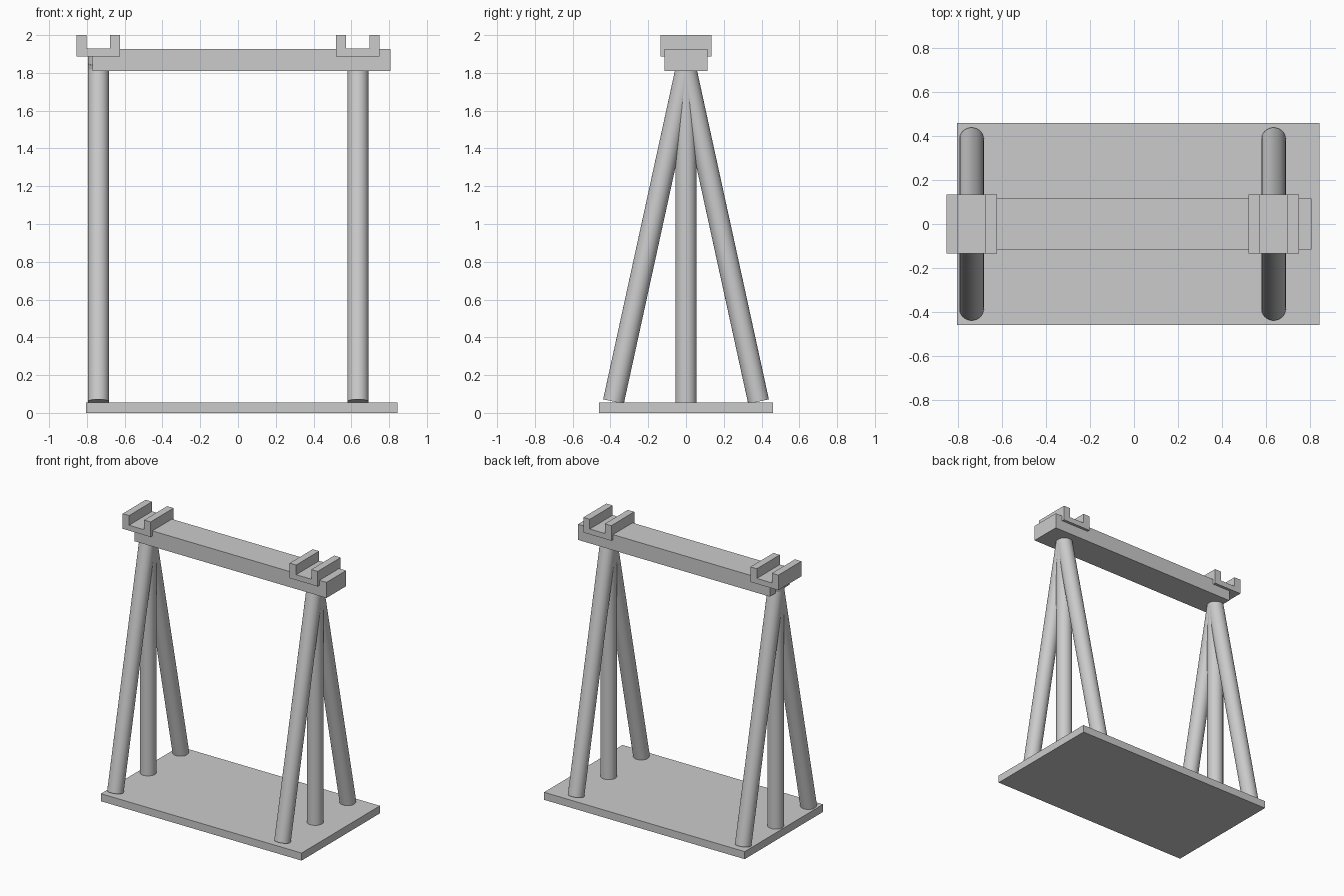
import bpy
import bmesh
from math import radians
from mathutils import Vector

if "Cube" in bpy.data.objects:
    bpy.data.objects.remove(bpy.data.objects["Cube"], do_unlink=True)

grey = bpy.data.materials.new("plain_grey")
grey.use_nodes = True
colour = (0.6, 0.6, 0.6, 1)
grey.diffuse_color = colour
grey.node_tree.nodes["Principled BSDF"].inputs["Base Color"].default_value = colour


def add_object(name, bm):
    bmesh.ops.recalc_face_normals(bm, faces=bm.faces)
    mesh = bpy.data.meshes.new(name)
    bm.to_mesh(mesh)
    bm.free()
    mesh.materials.append(grey)
    obj = bpy.data.objects.new(name, mesh)
    bpy.context.collection.objects.link(obj)
    return obj


def extrude_profile(name, points, half_depth):
    """Extrude an x-z outline symmetrically along y."""
    bm = bmesh.new()
    face = bm.faces.new([bm.verts.new((x, -half_depth, z)) for x, z in points])
    new = bmesh.ops.extrude_face_region(bm, geom=[face])["geom"]
    verts = [v for v in new if isinstance(v, bmesh.types.BMVert)]
    bmesh.ops.translate(bm, verts=verts, vec=(0, 2 * half_depth, 0))
    return add_object(name, bm)


def box(name, x0, x1, z0, z1, half_depth):
    return extrude_profile(name, [(x0, z0), (x1, z0), (x1, z1), (x0, z1)], half_depth)


def pole(name, start, end, radius=0.056):
    start, end = Vector(start), Vector(end)
    axis = end - start
    bm = bmesh.new()
    bmesh.ops.create_cone(bm, cap_ends=True, segments=48, radius1=radius,
                          radius2=radius, depth=axis.length)
    obj = add_object(name, bm)
    obj.location = (start + end) / 2
    obj.rotation_euler = axis.to_track_quat("Z", "Y").to_euler()
    bpy.ops.object.select_all(action="DESELECT")
    obj.select_set(True)
    bpy.context.view_layer.objects.active = obj
    bpy.ops.object.shade_smooth_by_angle(angle=radians(30))


# Base plate and top beam
box("base_plate", -0.805, 0.845, 0, 0.056, 0.46)
box("top_beam", -0.77, 0.808, 1.81, 1.926, 0.115)

for side, x in (("right", -0.739), ("left", 0.635)):
    # Upright with a leaning leg in front and behind
    pole(side + "_upright", (x, 0, 0.03), (x, 0, 1.89))
    for place, sign in (("front", -1), ("back", 1)):
        pole(f"{side}_{place}_leg", (x, sign * 0.384, 0.06), (x, -sign * 0.007, 1.85))

    # U-shaped cradle open along y
    outer, inner = 0.115, 0.062
    bottom, floor, top = 1.888, 1.928, 2.0
    half = [(outer, bottom), (outer, top), (inner, top), (inner, floor)]
    outline = half + [(-dx, z) for dx, z in reversed(half)]
    extrude_profile(side + "_cradle", [(x + dx, z) for dx, z in outline], 0.135)
